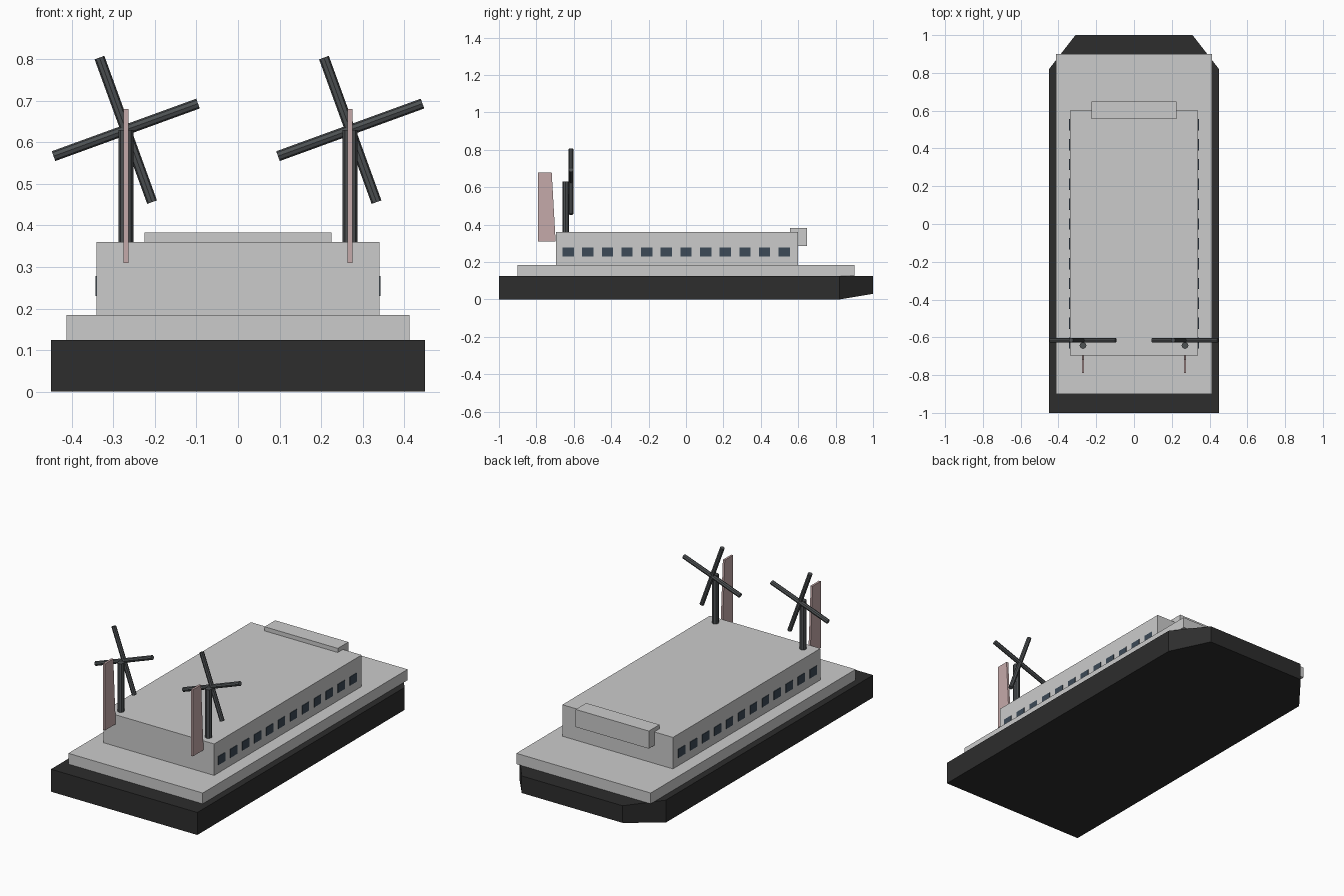
import bpy
import bmesh
from math import radians
from mathutils import Matrix

cube = bpy.data.objects.get("Cube")
if cube:
    bpy.data.objects.remove(cube, do_unlink=True)


def material(name, r, g, b):
    mat = bpy.data.materials.new(name)
    mat.use_nodes = True
    mat.diffuse_color = (r, g, b, 1)
    mat.node_tree.nodes["Principled BSDF"].inputs["Base Color"].default_value = (r, g, b, 1)
    return mat


LIGHT = material("light grey paint", 0.6, 0.6, 0.6)
BLACK = material("black hull paint", 0.026, 0.026, 0.026)
STEEL = material("dark steel", 0.075, 0.082, 0.086)
GLASS = material("blue grey glass", 0.045, 0.068, 0.095)
ROSE = material("dusty rose", 0.56, 0.4, 0.4)


def finish(name, bm, mat):
    bmesh.ops.recalc_face_normals(bm, faces=bm.faces)
    mesh = bpy.data.meshes.new(name)
    bm.to_mesh(mesh)
    bm.free()
    mesh.materials.append(mat)
    obj = bpy.data.objects.new(name, mesh)
    bpy.context.collection.objects.link(obj)
    return obj


def add_box(bm, x, y, z):
    """Box spanning three (low, high) ranges."""
    size = [hi - lo for lo, hi in (x, y, z)]
    mid = [(hi + lo) / 2 for lo, hi in (x, y, z)]
    bmesh.ops.create_cube(bm, size=1, matrix=Matrix.Translation(mid) @ Matrix.Diagonal((*size, 1)))


def box(name, mat, x, y, z):
    bm = bmesh.new()
    add_box(bm, x, y, z)
    return finish(name, bm, mat)


def extrude_profile(bm, points, offset):
    face = bm.faces.new([bm.verts.new(p) for p in points])
    out = bmesh.ops.extrude_face_region(bm, geom=[face])
    moved = [v for v in out["geom"] if isinstance(v, bmesh.types.BMVert)]
    bmesh.ops.translate(bm, verts=moved, vec=offset)


# Hull with chamfered bow corners and a rising bow bottom
bm = bmesh.new()
half = [(0.45, -1), (0.45, 0.82), (0.31, 1)]
outline = half + [(-x, y) for x, y in reversed(half)]
extrude_profile(bm, [(x, y, 0) for x, y in outline], (0, 0, 0.125))
for v in bm.verts:
    if v.co.y > 0.9 and v.co.z < 0.01:
        v.co.z = 0.03
finish("hull", bm, BLACK)

# Deck, cabin and bridge
box("deck", LIGHT, (-0.413, 0.413), (-0.9, 0.9), (0.125, 0.185))
box("cabin", LIGHT, (-0.34, 0.34), (-0.695, 0.6), (0.185, 0.36))
box("bridge", LIGHT, (-0.225, 0.225), (0.555, 0.648), (0.285, 0.383))

# Window rows along the cabin sides
for side, label in ((1, "left"), (-1, "right")):
    bm = bmesh.new()
    for i in range(12):
        y = -0.63 + i * 0.105
        add_box(bm, sorted((side * 0.338, side * 0.343)), (y - 0.03, y + 0.03), (0.23, 0.278))
    finish(f"{label}_windows", bm, GLASS)

# Mast, crossed rotor blades and tail fin on each side
for side, label in ((1, "left"), (-1, "right")):
    x = side * 0.27
    bm = bmesh.new()
    bmesh.ops.create_cone(bm, cap_ends=True, segments=8, radius1=0.018, radius2=0.018,
                          depth=0.27, matrix=Matrix.Translation((x, -0.643, 0.495)))
    finish(f"{label}_mast", bm, STEEL)

    bm = bmesh.new()
    for tilt in (-20, 70):
        place = Matrix.Translation((x, -0.615, 0.63)) @ Matrix.Rotation(radians(tilt), 4, "Y")
        bmesh.ops.create_cone(bm, cap_ends=True, segments=8, radius1=0.0125, radius2=0.0125,
                              depth=0.37, matrix=place)
    finish(f"{label}_rotor_blades", bm, STEEL)

    bm = bmesh.new()
    fin = [(-0.79, 0.31), (-0.697, 0.31), (-0.718, 0.68), (-0.79, 0.68)]
    extrude_profile(bm, [(x - 0.006, y, z) for y, z in fin], (0.012, 0, 0))
    finish(f"{label}_fin", bm, ROSE)
